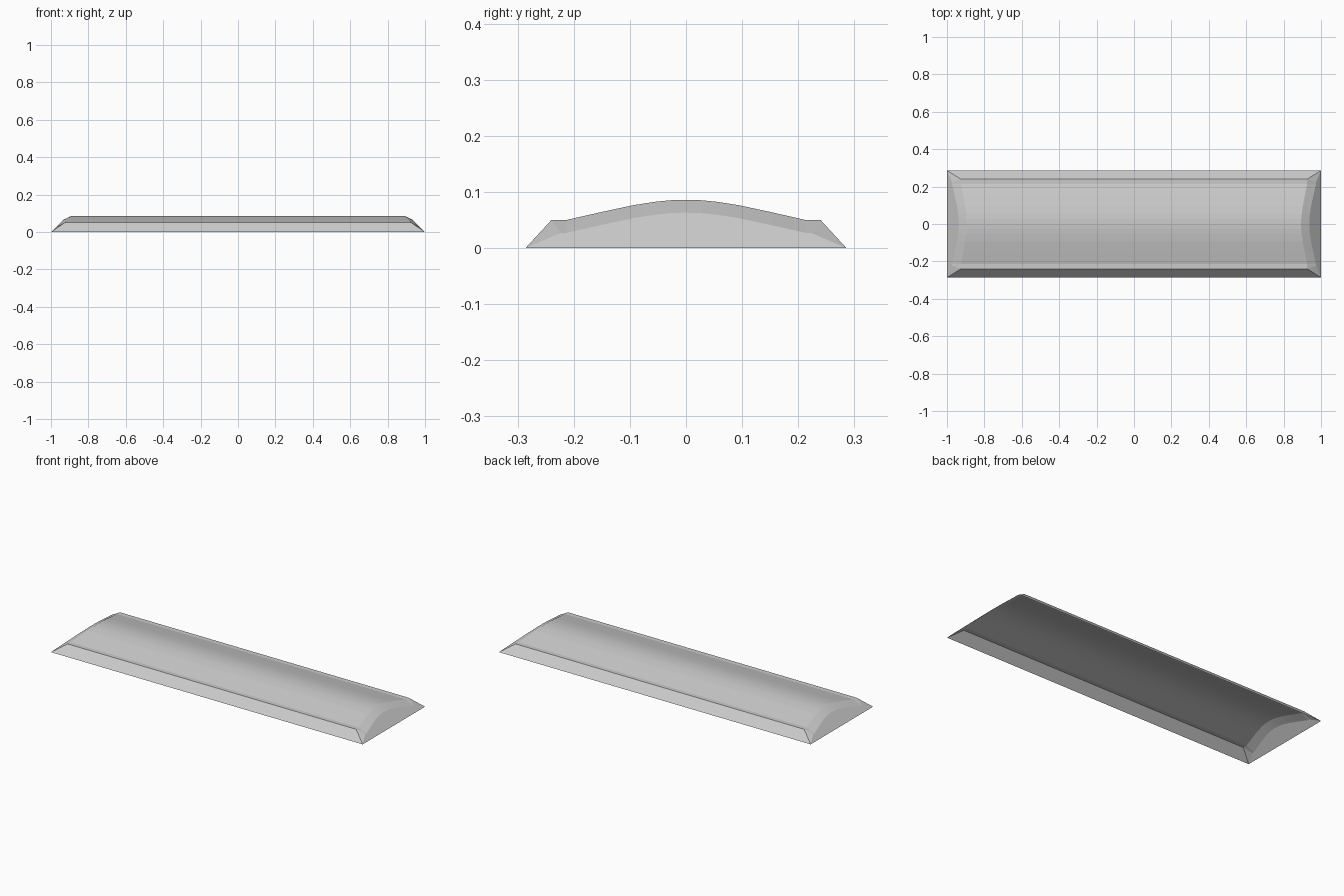
import bpy, bmesh

if "Cube" in bpy.data.objects:
    bpy.data.objects.remove(bpy.data.objects["Cube"])

# Half cross-section (y, z) from the lip to the crown
HALF = [(0.24, 0.05), (0.214, 0.05), (0.15, 0.0645), (0.094, 0.0765), (0.075, 0.0795),
        (0.054, 0.0827), (0.028, 0.0853), (0, 0.0862)]
PROFILE = HALF + [(-y, z) for y, z in reversed(HALF[:-1])]
W = 0.286

bm = bmesh.new()


def end(s):
    """Sloped end panel plus the chamfer band around it; returns rim and corners."""
    rim = [bm.verts.new((s * (0.926 - (z - 0.05) * 0.9), y, z)) for y, z in PROFILE]
    inner = []
    for y, z in PROFILE:
        zi = z - 0.023
        yi = y * 0.93 if abs(y) > 0.23 else y
        inner.append(bm.verts.new((s * (1 - zi), yi, zi)))
    c0 = bm.verts.new((s, W, 0))
    c1 = bm.verts.new((s, -W, 0))
    bm.faces.new([c0] + inner + [c1])
    bm.faces.new((c0, rim[0], inner[0]))
    bm.faces.new((c1, inner[-1], rim[-1]))
    for i in range(len(rim) - 1):
        bm.faces.new((rim[i], rim[i + 1], inner[i + 1], inner[i]))
    return [c0] + rim + [c1]


# Long strips joining both ends; the underside stays open
a, b = end(-1), end(1)
for i in range(len(a) - 1):
    bm.faces.new((a[i], a[i + 1], b[i + 1], b[i]))

bmesh.ops.recalc_face_normals(bm, faces=bm.faces)
# Make sure the shell faces outward
bm.normal_update()
if sum(f.normal.z * f.calc_area() for f in bm.faces) < 0:
    bmesh.ops.reverse_faces(bm, faces=bm.faces)

mesh = bpy.data.meshes.new("curved_cover")
bm.to_mesh(mesh)
bm.free()
cover = bpy.data.objects.new("curved_cover", mesh)
bpy.context.collection.objects.link(cover)
